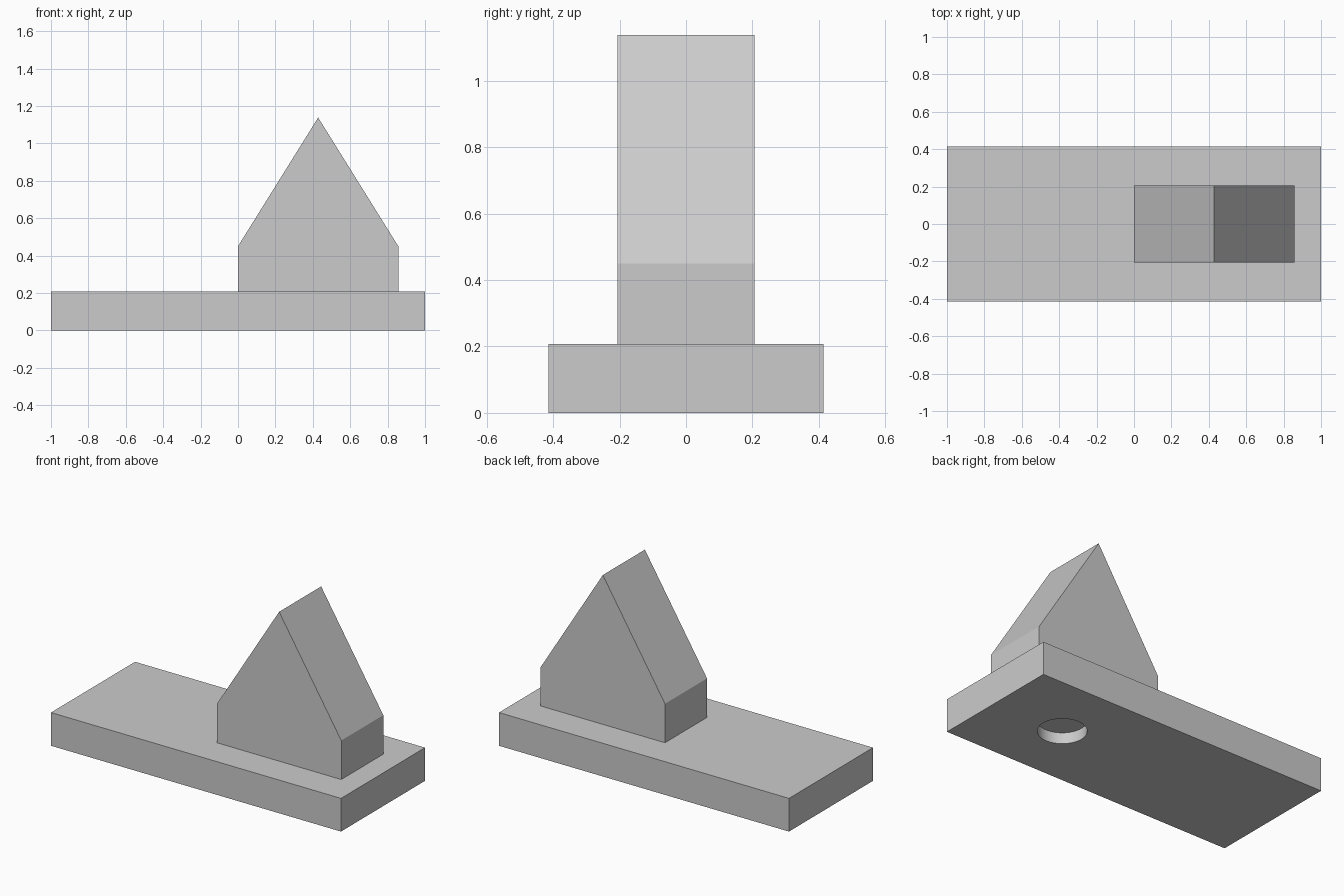
import bpy
import bmesh
from mathutils import Matrix

default = bpy.data.objects.get("Cube")
if default:
    bpy.data.objects.remove(default, do_unlink=True)

BASE_H = 0.207
SOCKET_X, SOCKET_R, SOCKET_DEPTH = 0.517, 0.138, 0.069

grey = bpy.data.materials.new("light_grey")
grey.use_nodes = True
colour = (0.6, 0.6, 0.6, 1)
grey.diffuse_color = colour
grey.node_tree.nodes["Principled BSDF"].inputs["Base Color"].default_value = colour


def add_object(name, bm):
    bmesh.ops.recalc_face_normals(bm, faces=bm.faces)
    mesh = bpy.data.meshes.new(name)
    bm.to_mesh(mesh)
    bm.free()
    mesh.materials.append(grey)
    obj = bpy.data.objects.new(name, mesh)
    bpy.context.collection.objects.link(obj)
    return obj


def prism(name, profile, depth):
    """Extrude an x-z profile along y, centred on y = 0."""
    bm = bmesh.new()
    face = bm.faces.new([bm.verts.new((x, -depth / 2, z)) for x, z in profile])
    extruded = bmesh.ops.extrude_face_region(bm, geom=[face])["geom"]
    verts = [v for v in extruded if isinstance(v, bmesh.types.BMVert)]
    bmesh.ops.translate(bm, verts=verts, vec=(0, depth, 0))
    return add_object(name, bm)


# Flat base plate
base = prism("base_plate", [(-1, 0), (1, 0), (1, BASE_H), (-1, BASE_H)], 0.828)

# Round blind socket in the underside
bm = bmesh.new()
bmesh.ops.create_cone(bm, cap_ends=True, segments=64, radius1=SOCKET_R,
                      radius2=SOCKET_R, depth=2 * SOCKET_DEPTH,
                      matrix=Matrix.Translation((SOCKET_X, 0, 0)))
for face in bm.faces:
    face.smooth = len(face.verts) == 4
cutter = add_object("socket_cutter", bm)
cutter.hide_render = True
cutter.hide_set(True)

cut = base.modifiers.new("socket", "BOOLEAN")
cut.operation = "DIFFERENCE"
cut.solver = "EXACT"
cut.object = cutter

# Keep the rim of the socket sharp
bpy.context.view_layer.objects.active = base
base.select_set(True)
bpy.ops.object.modifier_apply(modifier=cut.name)
bpy.data.objects.remove(cutter, do_unlink=True)
bpy.ops.object.shade_smooth_by_angle(angle=0.6)

# Gabled block standing on the plate
prism("gabled_block",
      [(0, BASE_H), (0.857, BASE_H), (0.857, 0.45), (0.4285, 1.138), (0, 0.45)],
      0.414)
